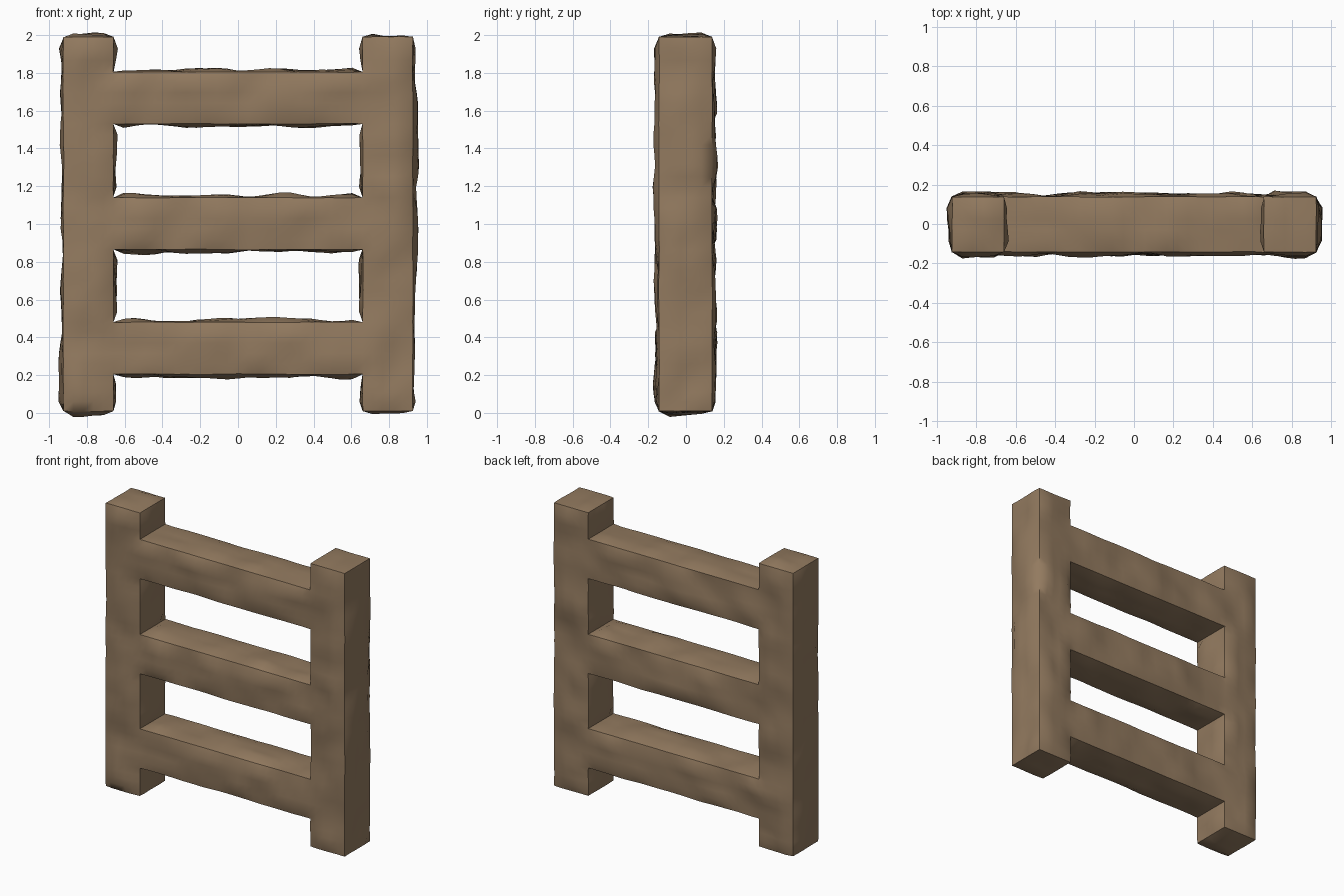
import bpy, bmesh, math
from mathutils import Vector, noise

if "Cube" in bpy.data.objects:
    bpy.data.objects.remove(bpy.data.objects["Cube"])

XS = [-0.925, -0.66, 0.66, 0.925]
ZS = [0.01, 0.205, 0.48, 0.865, 1.14, 1.53, 1.805, 1.99]
Y0, Y1 = -0.142, 0.138

bm = bmesh.new()

# Front outline: two posts joined by three flush rails
grid = [[bm.verts.new((x, Y0, z)) for x in XS] for z in ZS]
for j in range(len(ZS) - 1):
    for i in range(3):
        if i != 1 or j in (1, 3, 5):
            bm.faces.new((grid[j][i], grid[j][i + 1], grid[j + 1][i + 1], grid[j + 1][i]))

# Thickness
back = bmesh.ops.extrude_face_region(bm, geom=bm.faces[:], use_keep_orig=True)
for v in back["geom"]:
    if isinstance(v, bmesh.types.BMVert):
        v.co.y = Y1
bmesh.ops.recalc_face_normals(bm, faces=bm.faces[:])


def slice_axis(axis, cuts):
    normal = Vector((0, 0, 0))
    normal[axis] = 1
    for c in cuts:
        bmesh.ops.bisect_plane(bm, geom=bm.verts[:] + bm.edges[:] + bm.faces[:],
                               plane_co=normal * c, plane_no=normal, dist=1e-5)


def between(stops, step):
    for a, b in zip(stops, stops[1:]):
        n = max(1, round((b - a) / step))
        yield from (a + (b - a) * k / n for k in range(1, n))


slice_axis(0, list(between(XS, 0.055)))
slice_axis(1, list(between([Y0, Y1], 0.055)))
slice_axis(2, list(between(ZS, 0.055)))
bmesh.ops.recalc_face_normals(bm, faces=bm.faces[:])
bm.normal_update()

# Weathered surface: faces bulge unevenly, the sharp arrises stay nearly straight
moves = []
for v in bm.verts:
    n = v.normal.copy()
    corner = any(e.calc_face_angle(0) > 0.5 for e in v.link_edges)
    p = v.co * 4.2 + n * 2.7
    wave = noise.noise(p) + 0.4 * noise.noise(p * 2.1)
    amount = 0.005 * wave if corner else 0.013 + 0.024 * wave
    moves.append((v, n * amount))
for v, d in moves:
    v.co += d

mesh = bpy.data.meshes.new("wooden_fence")
bm.to_mesh(mesh)
bm.free()
fence = bpy.data.objects.new("wooden_fence", mesh)
bpy.context.collection.objects.link(fence)

wood = bpy.data.materials.new("wood")
wood.diffuse_color = (0.29, 0.195, 0.115, 1)
wood.use_nodes = True
wood.node_tree.nodes["Principled BSDF"].inputs["Base Color"].default_value = wood.diffuse_color
mesh.materials.append(wood)

bpy.context.view_layer.objects.active = fence
fence.select_set(True)
bpy.ops.object.shade_smooth_by_angle(angle=math.radians(40))
